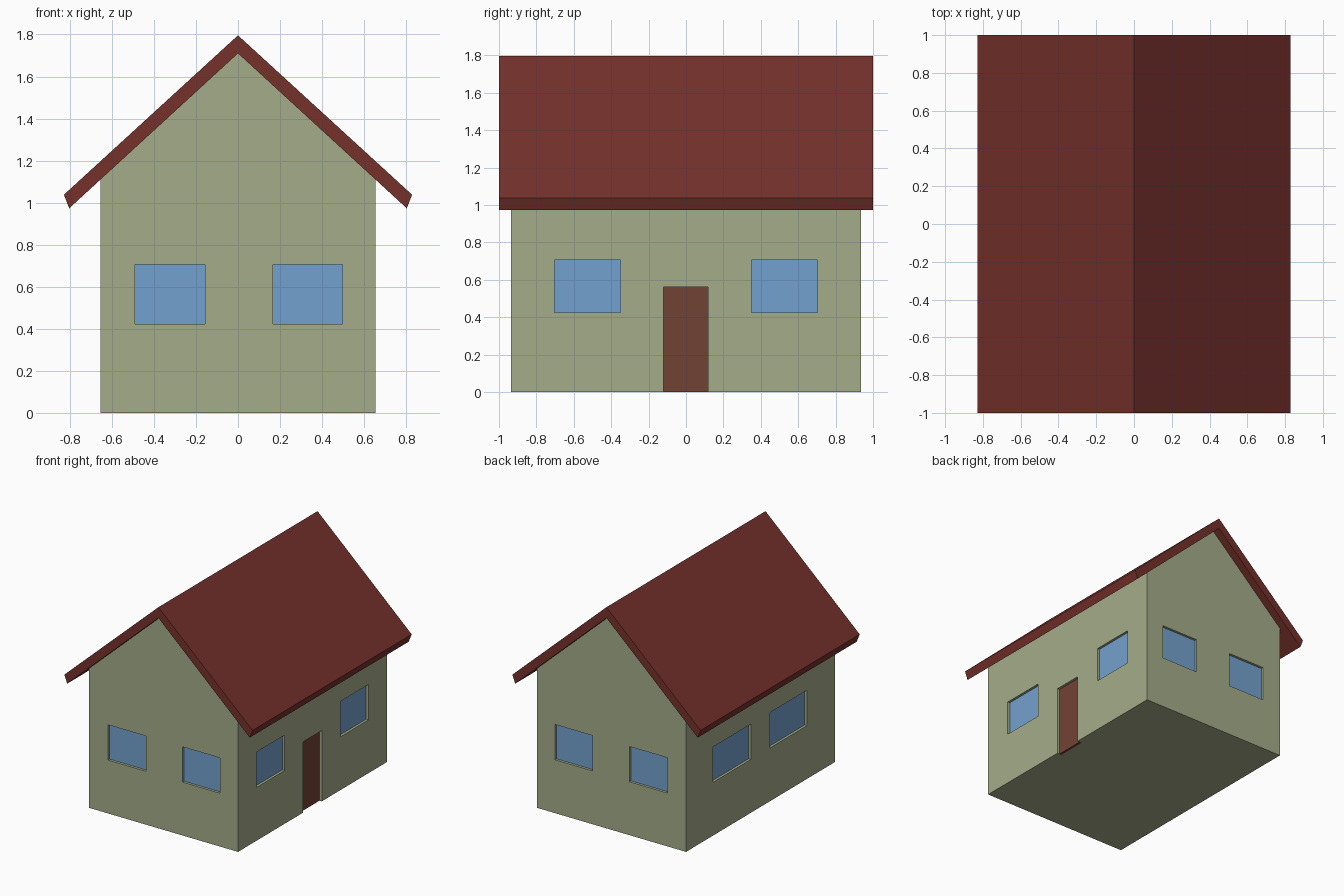
import bpy, bmesh
from mathutils import Vector

if "Cube" in bpy.data.objects:
    bpy.data.objects.remove(bpy.data.objects["Cube"])

WALL_X, WALL_Y = 0.655, 0.935
POCKET, RECESS = 0.04, 0.02
WIN_Z = (0.424, 0.705)


def material(name, srgb):
    m = bpy.data.materials.new(name)
    m.diffuse_color = [(c / 255) ** 2.2 for c in srgb] + [1]
    m.use_nodes = True
    m.node_tree.nodes["Principled BSDF"].inputs["Base Color"].default_value = m.diffuse_color
    return m


def finish(name, bm, mat=None):
    bmesh.ops.recalc_face_normals(bm, faces=bm.faces)
    me = bpy.data.meshes.new(name)
    bm.to_mesh(me)
    bm.free()
    ob = bpy.data.objects.new(name, me)
    bpy.context.collection.objects.link(ob)
    if mat:
        me.materials.append(mat)
    return ob


def prism(name, profile, half_y, mat):
    """Extrude an x-z profile from -half_y to half_y."""
    bm = bmesh.new()
    face = bm.faces.new([bm.verts.new((x, -half_y, z)) for x, z in profile])
    ext = bmesh.ops.extrude_face_region(bm, geom=[face])["geom"]
    verts = [v for v in ext if isinstance(v, bmesh.types.BMVert)]
    bmesh.ops.translate(bm, verts=verts, vec=(0, 2 * half_y, 0))
    return finish(name, bm, mat)


def add_box(bm, lo, hi):
    lo, hi = Vector(lo), Vector(hi)
    for v in bmesh.ops.create_cube(bm, size=1)["verts"]:
        v.co = Vector((lo[i] + (v.co[i] + 0.5) * (hi[i] - lo[i]) for i in range(3)))


wall_mat = material("wall_green", (163, 171, 136))
roof_mat = material("roof_red", (116, 52, 47))
glass_mat = material("window_blue", (115, 160, 205))
door_mat = material("door_brown", (113, 68, 56))

# Solid gabled walls
walls = prism("walls", [(-WALL_X, 0), (WALL_X, 0), (WALL_X, 1.109),
                        (0, 1.71), (-WALL_X, 1.109)], WALL_Y, wall_mat)

# Roof with overhanging eaves
roof = prism("roof", [(0, 1.796), (0.828, 1.038), (0.803, 0.973), (0, 1.71),
                      (-0.803, 0.973), (-0.828, 1.038)], 1.0, roof_mat)

# Openings: name, axis (0 = side wall, 1 = gable), side, span, z range, material
openings = [("door", 0, 1, (-0.12, 0.118), (0, 0.563), door_mat)]
for s, label in ((-1, "front"), (1, "back")):
    for a, b in ((-0.49, -0.157), (0.167, 0.498)):
        openings.append((label + "_window", 1, s, (a, b), WIN_Z, glass_mat))
for a, b in ((-0.704, -0.35), (0.35, 0.704)):
    openings.append(("right_window", 0, 1, (a, b), WIN_Z, glass_mat))
for a, b in ((-0.585, -0.12), (0.12, 0.595)):
    openings.append(("left_window", 0, -1, (a, b), WIN_Z, glass_mat))

# Recessed panels and the cutter for their pockets
cut = bmesh.new()
for name, axis, side, span, zs, mat in openings:
    wall = WALL_Y if axis else WALL_X

    def block(bm, inner, outer, z0):
        depth = sorted((side * inner, side * outer))
        lo, hi = [0, 0, z0], [0, 0, zs[1]]
        lo[axis], hi[axis] = depth
        lo[1 - axis], hi[1 - axis] = span
        add_box(bm, lo, hi)

    block(cut, wall - POCKET, wall + 0.05, zs[0] or -0.05)
    panel = bmesh.new()
    block(panel, wall - POCKET, wall - RECESS, zs[0])
    finish(name, panel, mat)

cutter = finish("opening_cutter", cut, wall_mat)
cutter.hide_render = True
cutter.hide_set(True)
mod = walls.modifiers.new("openings", "BOOLEAN")
mod.operation = "DIFFERENCE"
mod.solver = "EXACT"
mod.object = cutter
